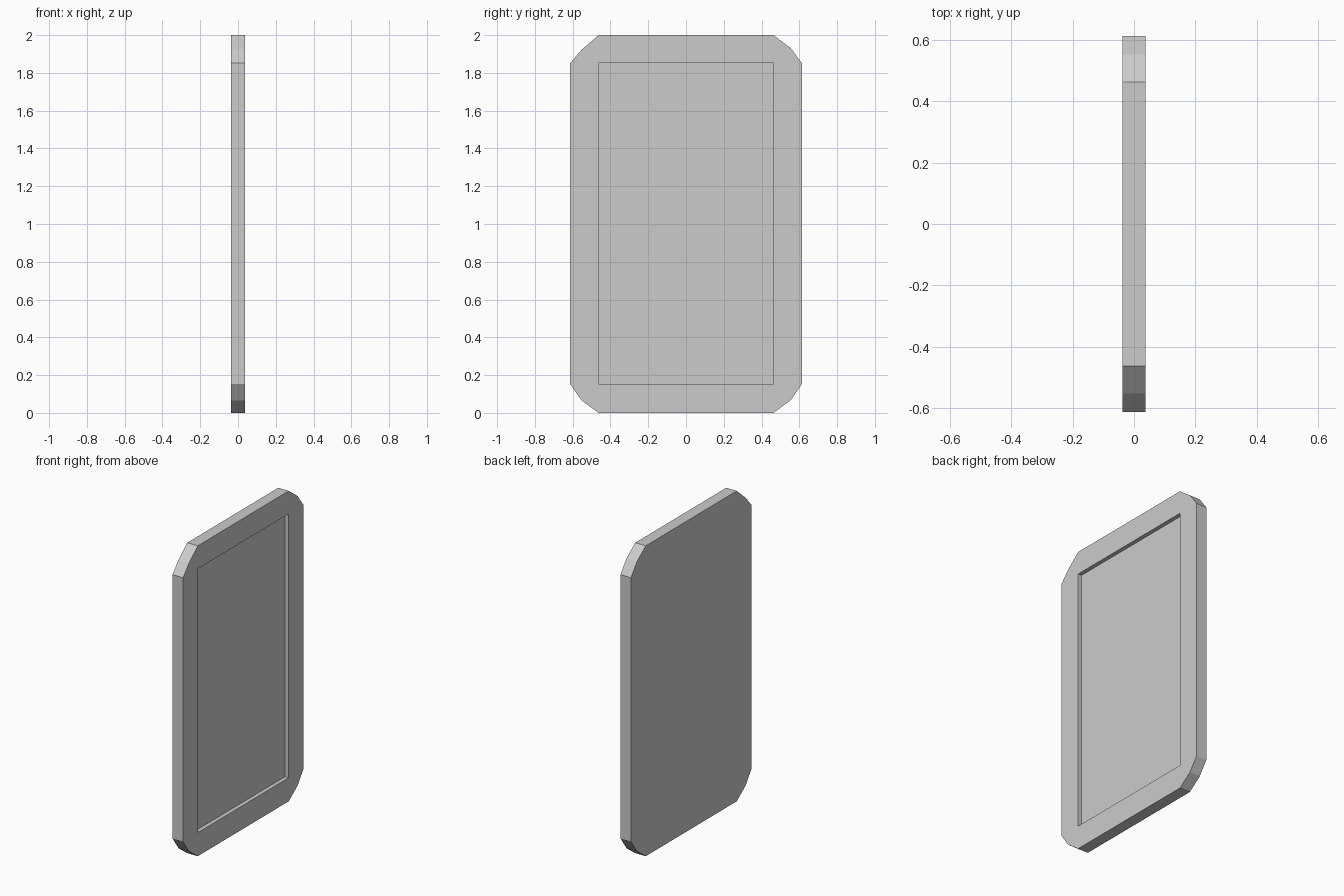
import bpy
import bmesh

if "Cube" in bpy.data.objects:
    bpy.data.objects.remove(bpy.data.objects["Cube"])

HALF_T = 0.0375   # half thickness
DEPTH = 0.026     # recess depth


def prism(name, profile, x0, x1):
    """Extrude a (y, z) profile along x from x0 to x1."""
    bm = bmesh.new()
    face = bm.faces.new([bm.verts.new((x0, y, z)) for y, z in profile])
    ext = bmesh.ops.extrude_face_region(bm, geom=[face])
    verts = [g for g in ext["geom"] if isinstance(g, bmesh.types.BMVert)]
    bmesh.ops.translate(bm, verts=verts, vec=(x1 - x0, 0, 0))
    bmesh.ops.recalc_face_normals(bm, faces=bm.faces)
    mesh = bpy.data.meshes.new(name)
    bm.to_mesh(mesh)
    bm.free()
    obj = bpy.data.objects.new(name, mesh)
    bpy.context.collection.objects.link(obj)
    return obj


# Slab with clipped two-facet corners
outline = [
    (-0.463, 0.0), (0.463, 0.0), (0.553, 0.066), (0.613, 0.152),
    (0.613, 1.852), (0.553, 1.933), (0.463, 2.0),
    (-0.463, 2.0), (-0.553, 1.922), (-0.613, 1.852),
    (-0.613, 0.152), (-0.553, 0.066),
]
panel = prism("framed_panel", outline, -HALF_T, HALF_T)

# Rectangular recess in the +x face
opening = [(-0.463, 0.152), (0.463, 0.152), (0.463, 1.852), (-0.463, 1.852)]
cutter = prism("recess_cutter", opening, HALF_T - DEPTH, HALF_T + 0.1)
cutter.hide_render = True
cutter.display_type = 'WIRE'

cut = panel.modifiers.new("recess", 'BOOLEAN')
cut.operation = 'DIFFERENCE'
cut.solver = 'EXACT'
cut.object = cutter

# Apply the cut and drop the helper
bpy.context.view_layer.objects.active = panel
panel.select_set(True)
bpy.ops.object.modifier_apply(modifier=cut.name)
bpy.data.objects.remove(cutter, do_unlink=True)
